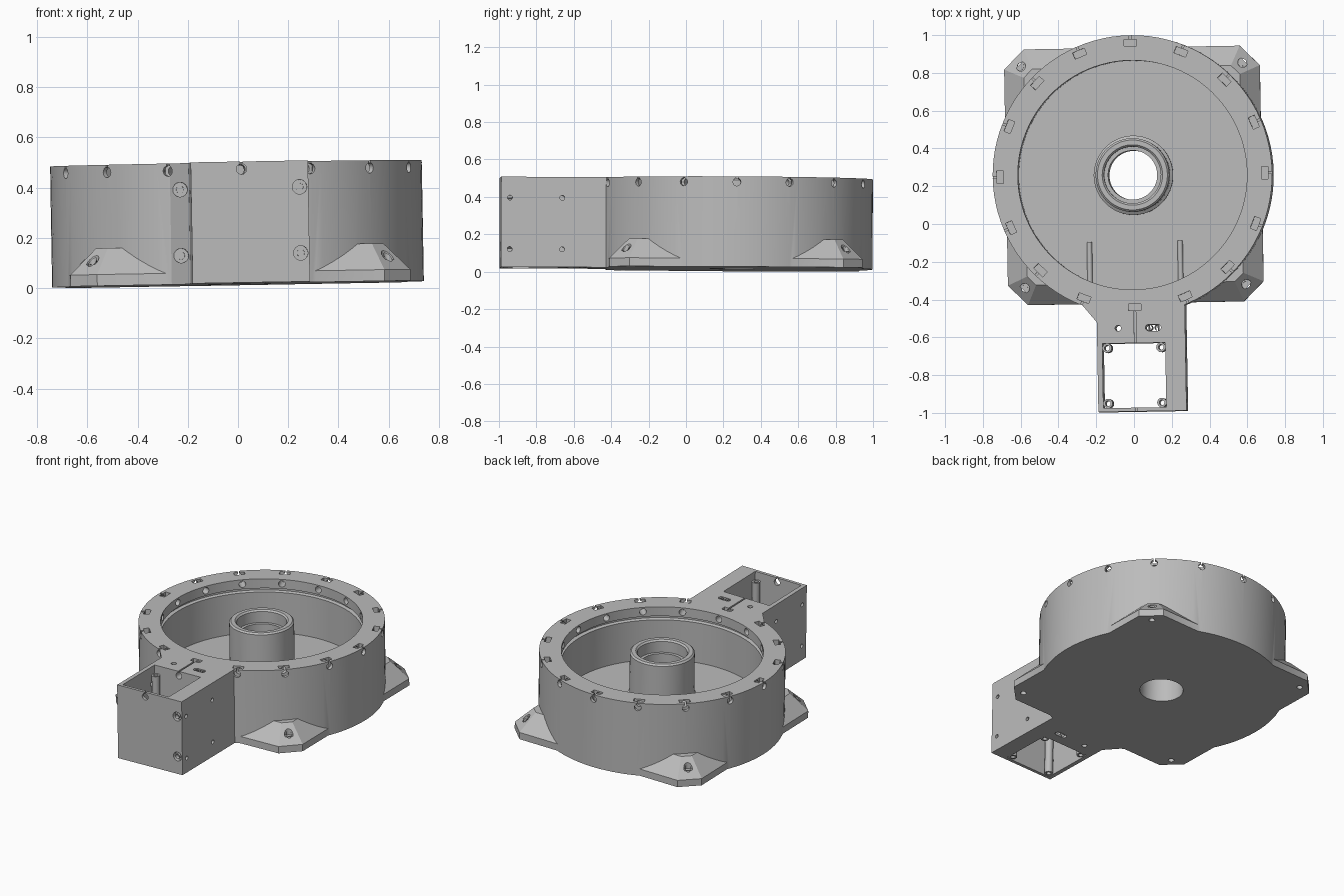
import bpy, bmesh, math
from mathutils import Matrix, Vector

old = bpy.data.objects.get("Cube")
if old:
    bpy.data.objects.remove(old)

H = 0.482          # housing height
FLOOR = 0.13       # inner floor level

grey = bpy.data.materials.new("plain grey")
grey.use_nodes = True
COLOUR = (0.5, 0.5, 0.5, 1)
grey.diffuse_color = COLOUR
grey.node_tree.nodes["Principled BSDF"].inputs["Base Color"].default_value = COLOUR


def make(name, bm):
    bmesh.ops.recalc_face_normals(bm, faces=bm.faces)
    me = bpy.data.meshes.new(name)
    bm.to_mesh(me)
    bm.free()
    me.materials.append(grey)
    ob = bpy.data.objects.new(name, me)
    bpy.context.collection.objects.link(ob)
    return ob


def cyl(bm, a, b, r, n=16):
    """Cylinder between two points."""
    a, b = Vector(a), Vector(b)
    turn = (b - a).to_track_quat('Z', 'Y').to_matrix().to_4x4()
    bmesh.ops.create_cone(bm, cap_ends=True, segments=n, radius1=r, radius2=r,
                          depth=(b - a).length,
                          matrix=Matrix.Translation((a + b) / 2) @ turn)


def box(bm, lo, hi, spin=0):
    """Box between two corners, optionally spun about the ring axis."""
    lo, hi = Vector(lo), Vector(hi)
    m = Matrix.Rotation(spin, 4, 'Z') @ Matrix.Translation((lo + hi) / 2)
    bmesh.ops.create_cube(bm, size=1, matrix=m @ Matrix.Diagonal((*(hi - lo), 1)))


def prism(bm, bottom, top, z0, z1):
    """Loft between two outlines with equal point counts."""
    lower = [bm.verts.new((x, y, z0)) for x, y in bottom]
    upper = [bm.verts.new((x, y, z1)) for x, y in top]
    bm.faces.new(lower[::-1])
    bm.faces.new(upper)
    for i in range(len(lower)):
        j = (i + 1) % len(lower)
        bm.faces.new((lower[i], lower[j], upper[j], upper[i]))


def lathe(bm, profile, n=96):
    """Turn a profile that starts and ends on the axis."""
    rings = []
    for r, z in profile:
        rings.append([bm.verts.new((r * math.cos(t), r * math.sin(t), z))
                      for t in (math.tau * i / n for i in range(n))])
    for a, b in zip(rings, rings[1:]):
        for i in range(n):
            j = (i + 1) % n
            bm.faces.new((a[i], a[j], b[j], b[i]))
    bm.faces.new(rings[0][::-1])
    bm.faces.new(rings[-1])


def combine(target, tool, operation):
    mod = target.modifiers.new("combine", 'BOOLEAN')
    mod.object, mod.operation, mod.solver = tool, operation, 'EXACT'
    mod.use_self = True
    dg = bpy.context.evaluated_depsgraph_get()
    target_mesh = bpy.data.meshes.new_from_object(target.evaluated_get(dg))
    target.modifiers.clear()
    target.data = target_mesh
    bpy.data.objects.remove(tool)


def octagon(half, cut):
    c = half - cut
    return [(half, -c), (half, c), (c, half), (-c, half),
            (-half, c), (-half, -c), (-c, -half), (c, -half)]


# Round outer wall
bm = bmesh.new()
cyl(bm, (0, 0, 0), (0, 0, H), 0.74, 96)
housing = make("round_housing", bm)

# Four sloped corner feet on a chamfered square base
bm = bmesh.new()
base, crown = octagon(0.677, 0.105), octagon(0.572, 0.046)
prism(bm, base, base, 0, 0.045)
feet = make("feet_base", bm)
bm = bmesh.new()
prism(bm, base, crown, 0.045, 0.15)
combine(feet, make("feet_slope", bm), 'UNION')
combine(housing, feet, 'UNION')

# Drive box with the angled gusset on one side
bm = bmesh.new()
outline = [(-0.202, -1.252), (0.265, -1.252), (0.265, -0.4),
           (-0.285, -0.4), (-0.285, -0.675), (-0.202, -0.777)]
prism(bm, outline, outline, 0, H)
combine(housing, make("drive_box", bm), 'UNION')

# Main cavity with a groove below the lip, and the drive box shaft
bm = bmesh.new()
lathe(bm, [(0.607, FLOOR), (0.607, 0.395), (0.628, 0.4), (0.628, 0.415),
           (0.607, 0.42), (0.607, H + 0.1)])
box(bm, (-0.175, -1.232, -0.1), (0.158, -0.89, H + 0.1))
combine(housing, make("cavity_cutter", bm), 'DIFFERENCE')

# Central hub and floor rails
bm = bmesh.new()
lathe(bm, [(0.21, FLOOR - 0.05), (0.21, 0.19), (0.195, 0.2),
           (0.195, H - 0.01), (0.185, H)])
combine(housing, make("hub", bm), 'UNION')
bm = bmesh.new()
for x in (-0.24, 0.24):
    cyl(bm, (x, -0.35, FLOOR), (x, -0.65, FLOOR), 0.014)
combine(housing, make("floor_rails", bm), 'UNION')
bm = bmesh.new()
lathe(bm, [(0.13, -0.1), (0.13, 0.4), (0.15, 0.4), (0.15, H - 0.01),
           (0.16, H), (0.16, H + 0.1)], 64)
combine(housing, make("bore_cutter", bm), 'DIFFERENCE')

# Sixteen radial rim bolts with nut pockets and slits
bolts, pockets = bmesh.new(), bmesh.new()
for i in range(16):
    a = math.tau * i / 16
    d = Vector((math.cos(a), math.sin(a), 0))
    up = Vector((0, 0, 0.452))
    reach = 1.3 if i == 12 else 0.78
    cyl(bolts, d * 0.56 + up, d * reach + up, 0.021)
    box(pockets, (0.683, -0.033, 0.415), (0.718, 0.033, H + 0.1), a)
    box(pockets, (0.71, -0.005, 0.46), (reach, 0.005, H + 0.1), a)
combine(housing, make("rim_bolt_cutter", bolts), 'DIFFERENCE')
combine(housing, make("nut_pocket_cutter", pockets), 'DIFFERENCE')

# Foot screws, deck holes and drive box screws
bm = bmesh.new()
for sx in (-1, 1):
    for sy in (-1, 1):
        x, y = 0.588 * sx, 0.588 * sy
        cyl(bm, (x, y, -0.1), (x, y, 0.3), 0.018)
        cyl(bm, (x, y, 0.085), (x, y, 0.2), 0.026)
cyl(bm, (-0.09, -0.81, -0.1), (-0.09, -0.81, H + 0.1), 0.016)
for x in (0.072, 0.12):
    cyl(bm, (x, -0.81, -0.1), (x, -0.81, H + 0.1), 0.017)
box(bm, (0.072, -0.827, -0.1), (0.12, -0.793, H + 0.1))
for z in (0.114, 0.377):
    for x, y in ((0.23, -1.225), (-0.237, -0.7)):
        cyl(bm, (x, y - 0.15, z), (x, y, z), 0.029)
        cyl(bm, (x, y - 0.1, z), (x, y + 0.08, z), 0.015)
for z in (0.095, 0.37):
    for y in (-1.205, -0.925):
        for x in (-0.19, 0.25):
            cyl(bm, (x - 0.03, y, z), (x + 0.03, y, z), 0.013, 12)
combine(housing, make("screw_cutter", bm), 'DIFFERENCE')

# Corner posts with screw holes inside the drive box
bm, holes = bmesh.new(), bmesh.new()
for x in (-0.151, 0.134):
    for y in (-1.207, -0.914):
        cyl(bm, (x, y, 0.003), (x, y, 0.43), 0.025)
        cyl(holes, (x, y, -0.1), (x, y, 0.6), 0.014, 12)
posts = make("drive_box_posts", bm)
combine(posts, make("post_cutter", holes), 'DIFFERENCE')

# Settle both parts with their slight lean, resting on the ground
lean = (Matrix.Rotation(math.radians(-0.3), 4, 'X')
        @ Matrix.Rotation(math.radians(-1), 4, 'Y')
        @ Matrix.Rotation(math.radians(1), 4, 'Z'))
parts = (housing, posts)
for ob in parts:
    ob.data.transform(lean)
low = min(v.co.z for v in housing.data.vertices)
for ob in parts:
    ob.data.transform(Matrix.Translation((0, 0.257, -low)))
    bpy.ops.object.select_all(action='DESELECT')
    ob.select_set(True)
    bpy.context.view_layer.objects.active = ob
    bpy.ops.object.shade_smooth_by_angle(angle=math.radians(25))
